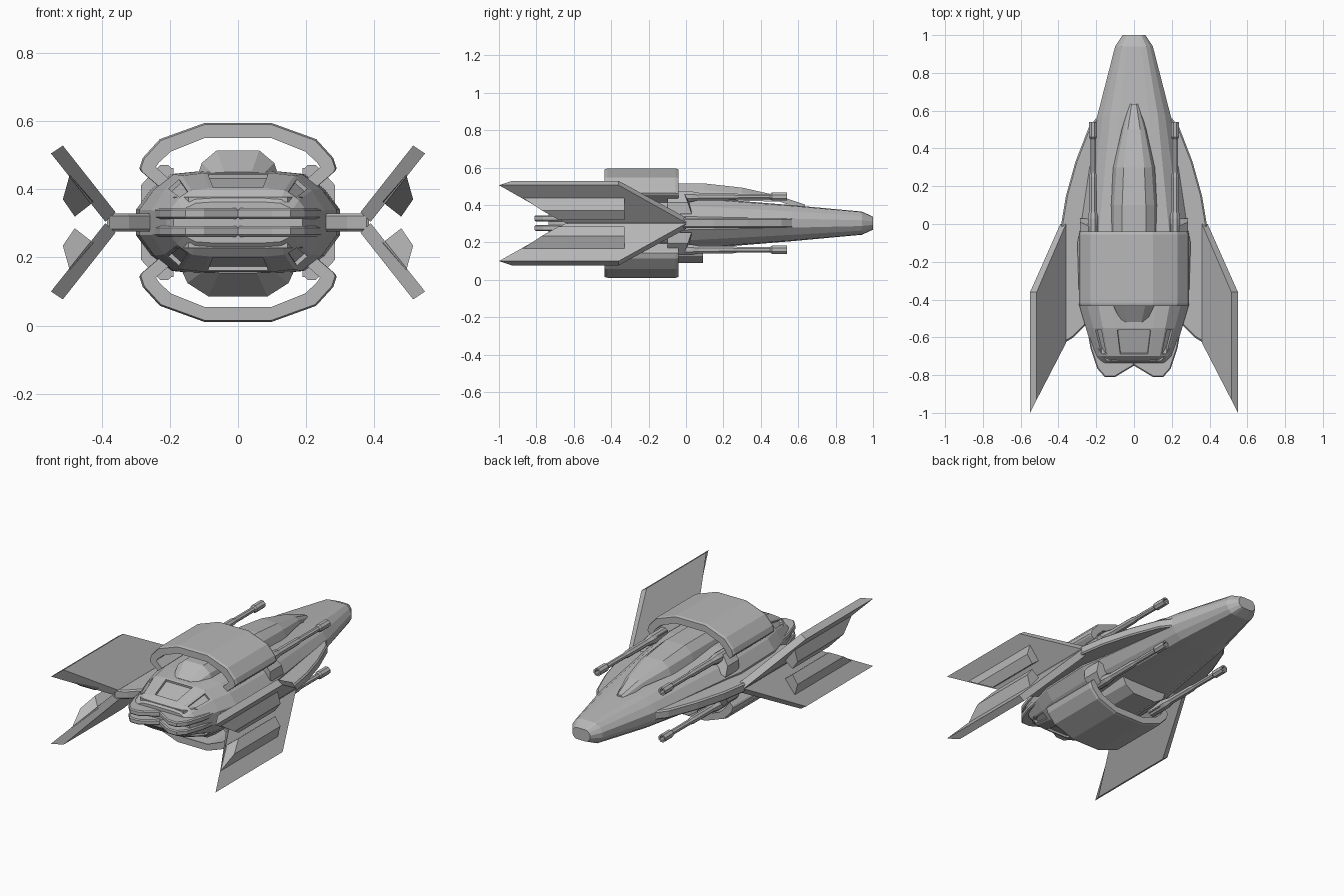
import bpy, bmesh
from math import sin, cos, pi

if "Cube" in bpy.data.objects:
    bpy.data.objects.remove(bpy.data.objects["Cube"], do_unlink=True)

MID = 0.303  # height of the horizontal symmetry plane

grey = bpy.data.materials.new("hull_grey")
grey.use_nodes = True
colour = (0.48, 0.48, 0.48, 1)
grey.diffuse_color = colour
grey.node_tree.nodes["Principled BSDF"].inputs["Base Color"].default_value = colour


def loft(name, rings, mirror="", bevel=0.0):
    """Skin a list of equal-length closed rings, cap both ends, mirror about the mid planes."""
    bm = bmesh.new()
    rows = [[bm.verts.new(p) for p in ring] for ring in rings]
    n = len(rows[0])
    for a, b in zip(rows, rows[1:]):
        for i in range(n):
            j = (i + 1) % n
            bm.faces.new((a[i], a[j], b[j], b[i]))
    bm.faces.new(rows[0])
    bm.faces.new(rows[-1])
    bmesh.ops.recalc_face_normals(bm, faces=bm.faces)
    mesh = bpy.data.meshes.new(name)
    bm.to_mesh(mesh)
    bm.free()
    mesh.materials.append(grey)
    obj = bpy.data.objects.new(name, mesh)
    obj.location.z = MID
    bpy.context.collection.objects.link(obj)
    if bevel:
        mod = obj.modifiers.new("edge", "BEVEL")
        mod.width, mod.segments, mod.angle_limit = bevel, 1, 1.2
    if mirror:
        mod = obj.modifiers.new("mirror", "MIRROR")
        mod.use_axis = ("x" in mirror, False, "z" in mirror)
        mod.use_mirror_merge = False
    return obj


def plan(points, low, high):
    """Rings for a flat plate from a plan outline."""
    return [[(x, y, z) for x, y in points] for z in (low, high)]


def bar(corners):
    """Rings for a bar whose corners are (x, z, front y, rear y)."""
    return [[(x, c[k], z) for x, z, *c in corners] for k in (0, 1)]


# Hull: faceted sections given as y, half width, half height
quarter = [(1, .25), (.85, .65), (.65, .95), (.4, 1)]
upper = quarter + [(-u, v) for u, v in reversed(quarter)]
section = upper + [(-u, -v) for u, v in upper]
stations = [(1, .06, .035), (.94, .1, .062), (.57, .195, .096), (.3, .235, .118),
            (0, .28, .142), (-.1, .3, .15), (-.43, .29, .15), (-.55, .255, .145),
            (-.7, .21, .1), (-.735, .19, .06)]
hull = loft("hull", [[(u * w, y, v * h) for u, v in section] for y, w, h in stations])

# Recessed windows on the tail of the hull
bm = bmesh.new()
bm.from_mesh(hull.data)
panes = []
for f in bm.faces:
    c = f.calc_center_median()
    if -.7 < c.y < -.56 and abs(c.z) > .05 and (abs(c.x) < .03 or .15 < abs(c.x) < .2):
        panes.append(f)
bmesh.ops.inset_individual(bm, faces=panes, thickness=.012, use_even_offset=True)
bmesh.ops.inset_individual(bm, faces=panes, thickness=.003, depth=-.012)
bm.to_mesh(hull.data)
bm.free()


# Spine on top and keel below: sections given as y, half width, height
def ridge(name, stations, sign, base):
    shape = [(1, 0), (.85, .6), (.5, 1), (-.5, 1), (-.85, .6), (-1, 0)]
    loft(name, [[(u * w, y, sign * (base_z + v * (h - base_z))) for u, v in shape]
                for y, w, h in stations for base_z in [min(base, h - .03)]])


ridge("spine", [(.635, .025, .1), (.5, .065, .145), (.3, .11, .19), (.1, .125, .212),
                (-.42, .125, .212), (-.52, .08, .148)], 1, .12)
ridge("keel", [(.09, .16, .212), (-.42, .175, .217), (-.52, .11, .148)], -1, .12)

# Arched bands above and below the hull
arch = [(.1, .292), (.23, .245), (.28, .19), (.29, .16), (.285, .15), (.215, .09)]
inside = [(.19, .115), (.245, .165), (.235, .18), (.2, .212), (.1, .252)]
half = arch + inside
ends = [(-.435, .985), (-.42, 1), (-.055, 1), (-.04, .985)]
outline = half + [(-x, z) for x, z in reversed(inside)] + [(-x, z) for x, z in reversed(arch)]
loft("arched_band", [[(x * s, y, z * s) for x, z in outline] for y, s in ends], "z")

# Side strakes that carry the fins
loft("strake", plan([(.17, .6), (.24, .51), (.31, .33), (.36, .15), (.385, 0), (.385, -.64),
                     (.32, -.6), (.25, -.53), (.17, -.5)], -.027, .027), "x", .008)

# Four raked fins and the thick panels on their outer faces
loft("fin", bar([(.39, .002, 0, -.645), (.36, .03, 0, -.63),
                 (.515, .226, -.36, -.93), (.55, .203, -.36, -1)]), "xz")
loft("fin_panel", bar([(.425, .06, -.33, -.73), (.48, .017, -.33, -.68),
                       (.515, .068, -.33, -.77), (.495, .14, -.33, -.88)]), "xz")

# Split lips at the tail
loft("tail_lip", plan([(0, -.75), (.1, -.81), (.155, -.81), (.195, -.765), (.23, -.66),
                       (.25, -.55), (0, -.55)], .01, .042), "xz", .006)
# Ledge under the tail window
loft("tail_ledge", plan([(0, -.725), (.145, -.725), (.19, -.66), (.17, -.64), (0, -.68)],
                        .06, .075), "xz")

# Guns: stations as y, radius, with a hollow muzzle
barrel = [(-.1, .03), (.03, .03), (.07, .022), (.25, .021), (.28, .016), (.45, .016),
          (.46, .024), (.54, .024), (.54, .015), (.48, .015)]
loft("gun", [[(.217 + r * cos(k * pi / 4 + pi / 8), y, .142 + r * sin(k * pi / 4 + pi / 8))
              for k in range(8)] for y, r in barrel], "xz")
# Gun mounts on the hull shoulders
loft("gun_mount", bar([(.19, .09, .03, -.1), (.285, .05, .03, -.1),
                       (.285, .11, .01, -.1), (.24, .16, -.01, -.1), (.19, .16, 0, -.1)]), "xz")
